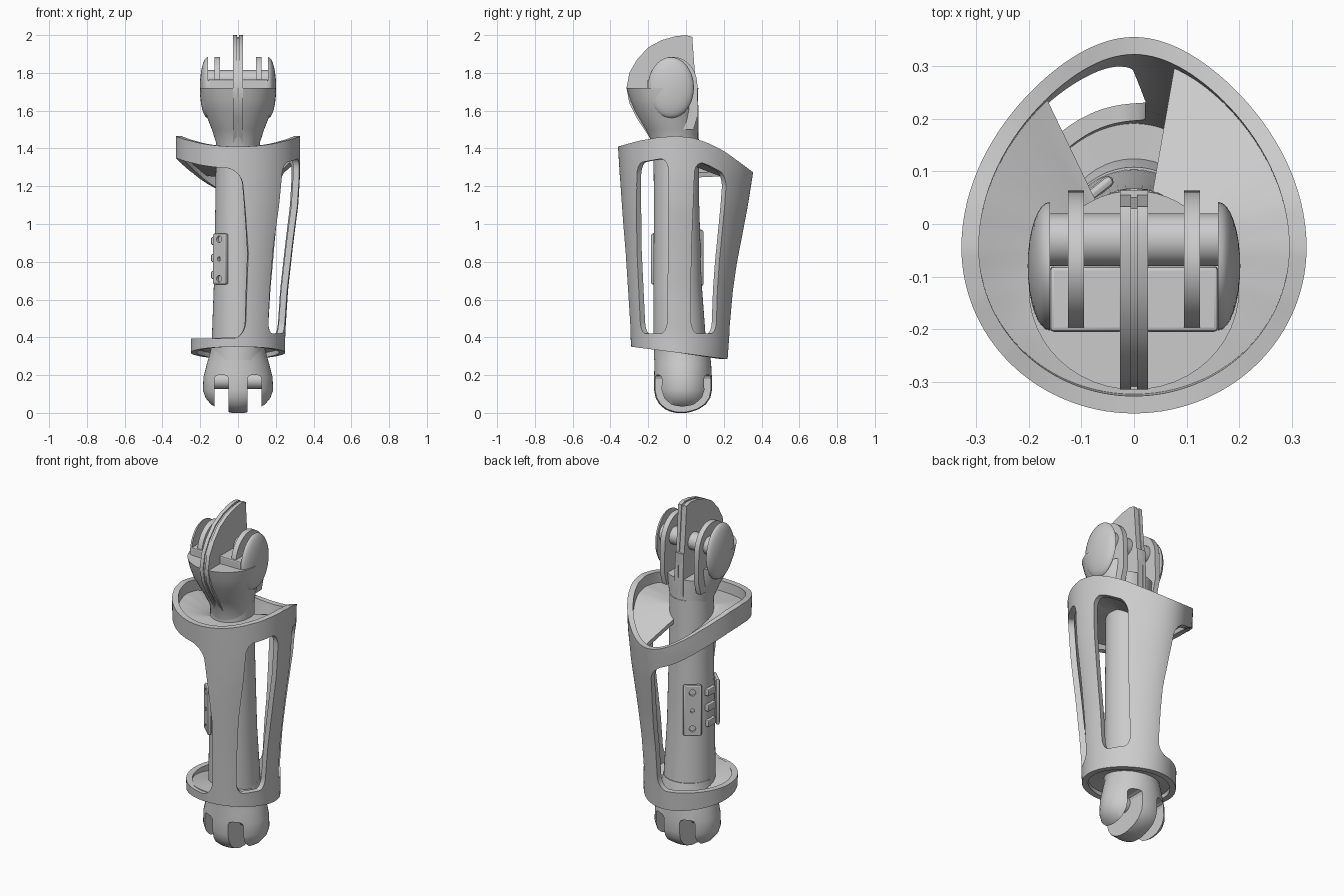
import bpy, bmesh
from math import sin, cos, pi, radians, sqrt
from mathutils import Matrix

if "Cube" in bpy.data.objects:
    bpy.data.objects.remove(bpy.data.objects["Cube"])


def activate(ob):
    bpy.ops.object.select_all(action='DESELECT')
    ob.select_set(True)
    bpy.context.view_layer.objects.active = ob


def make(name, verts, faces, angle=35):
    me = bpy.data.meshes.new(name)
    me.from_pydata(verts, [], faces)
    bm = bmesh.new()
    bm.from_mesh(me)
    bmesh.ops.recalc_face_normals(bm, faces=bm.faces)
    bm.to_mesh(me)
    bm.free()
    ob = bpy.data.objects.new(name, me)
    bpy.context.collection.objects.link(ob)
    activate(ob)
    bpy.ops.object.shade_smooth_by_angle(angle=radians(angle))
    return ob


def cut(ob, cutter):
    cutter.hide_render = True
    activate(ob)
    m = ob.modifiers.new("cut", 'BOOLEAN')
    m.operation, m.solver, m.object = 'DIFFERENCE', 'EXACT', cutter
    bpy.ops.object.modifier_apply(modifier=m.name)
    bpy.data.objects.remove(cutter)
    bpy.ops.object.shade_smooth_by_angle(angle=radians(35))


def bevel(ob, w, seg=2):
    activate(ob)
    m = ob.modifiers.new("bevel", 'BEVEL')
    m.width, m.segments, m.limit_method = w, seg, 'ANGLE'
    bpy.ops.object.modifier_apply(modifier=m.name)
    bpy.ops.object.shade_smooth_by_angle(angle=radians(35))
    return ob


def lerp(table, z):
    if z <= table[0][0]:
        return table[0][1]
    for (a, u), (b, v) in zip(table, table[1:]):
        if z <= b:
            return u + (v - u) * (z - a) / (b - a)
    return table[-1][1]


def loft(name, secs, n=48):
    """Stack of ellipses: z, x radius, y radius, y centre."""
    v = [(rx * cos(2*pi*i/n), cy + ry * sin(2*pi*i/n), z) for z, rx, ry, cy in secs for i in range(n)]
    k = len(secs)
    f = [(r*n + i, r*n + (i+1) % n, (r+1)*n + (i+1) % n, (r+1)*n + i) for r in range(k-1) for i in range(n)]
    return make(name, v, f + [tuple(range(n)), tuple(range((k-1)*n, k*n))])


def prism(name, outline, x0, x1):
    """Outline in (y, z), extruded along x."""
    n = len(outline)
    v = [(x, y, z) for x in (x0, x1) for y, z in outline]
    f = [(i, (i+1) % n, n + (i+1) % n, n + i) for i in range(n)]
    return make(name, v, f + [tuple(range(n)), tuple(range(n, 2*n))])


def disc(name, y, z, r, x0, x1, n=40):
    return prism(name, [(y + r*cos(2*pi*i/n), z + r*sin(2*pi*i/n)) for i in range(n)], x0, x1)


def box(name, x0, x1, y0, y1, z0, z1):
    return prism(name, [(y0, z0), (y1, z0), (y1, z1), (y0, z1)], x0, x1)


def slab(name, fn, us, vs, closed=False):
    """Solid from a double-sided grid; fn(u, v, side)."""
    nu, nv = len(us), len(vs)
    v = [fn(u, w, s) for s in (0, 1) for u in us for w in vs]
    idx = lambda s, i, j: s*nu*nv + (i % nu)*nv + j
    f = []
    for i in range(nu if closed else nu - 1):
        for j in range(nv - 1):
            for s in (0, 1):
                f.append((idx(s, i, j), idx(s, i+1, j), idx(s, i+1, j+1), idx(s, i, j+1)))
        for j in (0, nv - 1):
            f.append((idx(0, i, j), idx(0, i+1, j), idx(1, i+1, j), idx(1, i, j)))
    if not closed:
        for i in (0, nu - 1):
            for j in range(nv - 1):
                f.append((idx(0, i, j), idx(0, i, j+1), idx(1, i, j+1), idx(1, i, j)))
    return make(name, v, f)


# Egg-shaped outer shell, its radii changing with height
HALF = [(.28, .25), (.42, .25), (.65, .265), (.9, .293), (1.1, .319), (1.25, .328), (1.5, .328)]
FRONT = [(.28, .285), (.45, .297), (1.0, .335), (1.41, .36), (1.5, .362)]
BACK = [(.28, .22), (.45, .232), (.65, .25), (.8, .272), (1.1, .328), (1.27, .355), (1.5, .375)]
TOP = [(-.36, 1.41), (-.25, 1.44), (-.15, 1.458), (-.05, 1.466), (.04, 1.455), (.12, 1.425),
       (.2, 1.383), (.29, 1.32), (.36, 1.27)]
CY = -.045


def shell_pt(th, z, off):
    s = sin(th)
    b = (lerp(BACK, z) - CY if s > 0 else lerp(FRONT, z) + CY) - off
    pinch = lerp([(.4, .1), (1.2, .24)], z)
    return ((lerp(HALF, z) - off) * cos(th) * (1 - pinch * max(0, s)**2), CY + b * s, z)


def ztop(th):
    return lerp(TOP, CY + sin(th) * (.40 if sin(th) > 0 else .315))


def zbot(th):
    return .313 - .13 * shell_pt(th, .3, 0)[1]


N = 120
shell = slab("outer_shell",
             lambda u, v, s: shell_pt(u, zbot(u) + (ztop(u) - zbot(u)) * v, .033 * s),
             [2*pi*i/N for i in range(N)], [j/28 for j in range(29)], True)


# Rounded windows: edge angles given at bottom, middle and top
def window(left, right, low, k, c):
    def fn(s, t, side):
        a = abs(s)
        if a > 1 - k:
            t *= 1 - c * (1 - sqrt(max(0, 1 - ((a - 1 + k) / k)**2)))
        w = (t + 1) / 2
        ang = lambda e: radians(lerp([(0, e[0]), (.5, e[1]), (1, e[2])], w))
        th = ang(left) + (ang(right) - ang(left)) * (s + 1) / 2
        hi = ztop(th) - .115
        return shell_pt(th, low + (hi - low) * w, -.04 if side else .08)
    cut(shell, slab("window_cutter", fn, [-cos(pi*i/48) for i in range(49)], [-1 + j/8 for j in range(17)]))


window((-51, -50, -44), (-13, -10, -9), .42, .45, .14)
window((15, 13, 13), (48, 44, 41), .42, .5, .16)
window((84, 84, 92), (279, 281, 273), .395, .16, .2)

# Column with a flared foot
loft("core_column", [(.28, .14, .14, -.03), (.43, .137, .137, -.035), (.7, .127, .127, -.045),
                     (1.1, .12, .12, -.05), (1.45, .116, .12, -.052)])


# Upper deck joins column and top ring, leaving a gap at the back
def deck_fn(u, v, s):
    ox, oy, oz = shell_pt(u, ztop(u) - .06, .02)
    ix, iy = .1 * cos(u), -.05 + .1 * sin(u)
    inner = lerp([(132, 1.27), (165, 1.31), (230, 1.36), (380, 1.37), (430, 1.33)], u * 180 / pi)
    return (ox + (ix - ox) * v, oy + (iy - oy) * v, oz + (inner - oz) * v - .025 * s)


slab("upper_deck", deck_fn, [radians(130 + 301 * i / 80) for i in range(81)], [j/8 for j in range(9)])


# Lower floor closes the bottom ring
def floor_fn(u, v, s):
    ox, oy, oz = shell_pt(u, zbot(u) + .025, .02)
    return (ox + (.1*cos(u) - ox) * v, oy + (-.03 + .1*sin(u) - oy) * v, oz + .025 * s)


slab("lower_floor", floor_fn, [2*pi*i/80 for i in range(80)], [0, .5, 1], True)

# Ankle: rounded body with two slots leaving side claws and a middle tongue
ankle = loft("ankle_fork", [(.4, .138, .138, -.03), (.33, .145, .145, -.02), (.26, .165, .15, -.017),
                            (.19, .183, .153, -.016), (.12, .186, .153, -.016), (.08, .172, .145, -.016),
                            (.045, .143, .123, -.018), (.02, .1, .09, -.022), (.006, .06, .055, -.025),
                            (0, .03, .028, -.025)])
for sx in (1, -1):
    a, b = sorted((sx * .05, sx * .125))
    cut(ankle, bevel(box("slot_cutter", a, b, -.4, .4, -.2, .2), .02))
disc("ankle_axle", -.016, .172, .045, -.15, .15)

# Knee bowl, slotted from above and behind
bowl = loft("knee_bowl", [(1.36, .112, .118, -.052), (1.43, .116, .122, -.057), (1.5, .138, .14, -.075),
                          (1.6, .178, .168, -.105), (1.66, .193, .18, -.117), (1.72, .2, .19, -.125)])
for sx in (1, -1):
    for x0, x1, z0 in ((.027, .095, 1.57), (.125, .16, 1.64)):
        a, b = sorted((sx * x0, sx * x1))
        cut(bowl, box("slot_cutter", a, b, -.2, .4, z0, 2))

# Tall middle fin with a thin groove along its edge
FIN = [(-.315, 1.72), (-.3, 1.8), (-.26, 1.87), (-.2, 1.935), (-.13, 1.973), (-.06, 1.993), (0, 2), (.033, 1.99),
       (.047, 1.8), (.066, 1.62), (.066, 1.5), (.06, 1.42), (-.17, 1.42), (-.2, 1.47), (-.26, 1.56), (-.3, 1.64)]
prism("fin_core", [(-.1 + (y + .1) * .97, 1.7 + (z - 1.7) * .97) for y, z in FIN], -.008, .008)
# Inner plate outline: round top, straight back running down into the bowl
PLATE = [(-.07 + .13*cos(pi*i/20), 1.735 + .15*sin(pi*i/20)) for i in range(21)] + [(-.19, 1.62), (-.1, 1.5), (.04, 1.5), (.064, 1.58)]
for sx in (1, -1):
    a, b = sorted((sx * .006, sx * .027))
    prism("knee_fin", FIN, a, b)
    a, b = sorted((sx * .095, sx * .125))
    prism("knee_plate", PLATE, a, b)
    a, b = sorted((sx * .02, sx * .16))
    bevel(box("knee_pad", a, b, -.205, -.08, 1.66, 1.765), .008)
    # Domed ear
    n, v, f = 40, [], []
    for k in range(9):
        t = pi/2 * k/8
        x, r = sx * (.16 + .042 * sin(t)), max(.122 * cos(t), .002)
        v += [(x, -.08 + r*cos(2*pi*i/n), 1.722 + 1.32*r*sin(2*pi*i/n)) for i in range(n)]
    for k in range(8):
        f += [(k*n + i, k*n + (i+1) % n, (k+1)*n + (i+1) % n, (k+1)*n + i) for i in range(n)]
    make("knee_ear", v, f + [tuple(range(n)), tuple(range(8*n, 9*n))])
disc("knee_axle", -.03, 1.765, .05, -.165, .165)


# Drilled mounting plates on the open side of the column
def mount(name, deg, r, z0, z1):
    ob = bevel(box(name, 0, .022, -.05, .05, z0, z1), .01)
    for i in (-1, 0, 1):
        cut(ob, disc("hole_cutter", 0, (z0 + z1) / 2 + i * .105, .018 if i else .012, .008, .1, 16))
    place(ob, deg, r)


def place(ob, deg, r):
    ob.data.transform(Matrix.Translation((0, -.047, 0)) @ Matrix.Rotation(radians(deg), 4, 'Z')
                      @ Matrix.Translation((r, 0, 0)))


mount("front_mount", 227, .125, .68, .95)
mount("rear_mount", 128, .12, .67, .97)
for i in range(3):
    place(bevel(box("hinge_lug", .1, .142, -.035, .035, .71 + i*.09, .75 + i*.09), .006), 178, 0)
